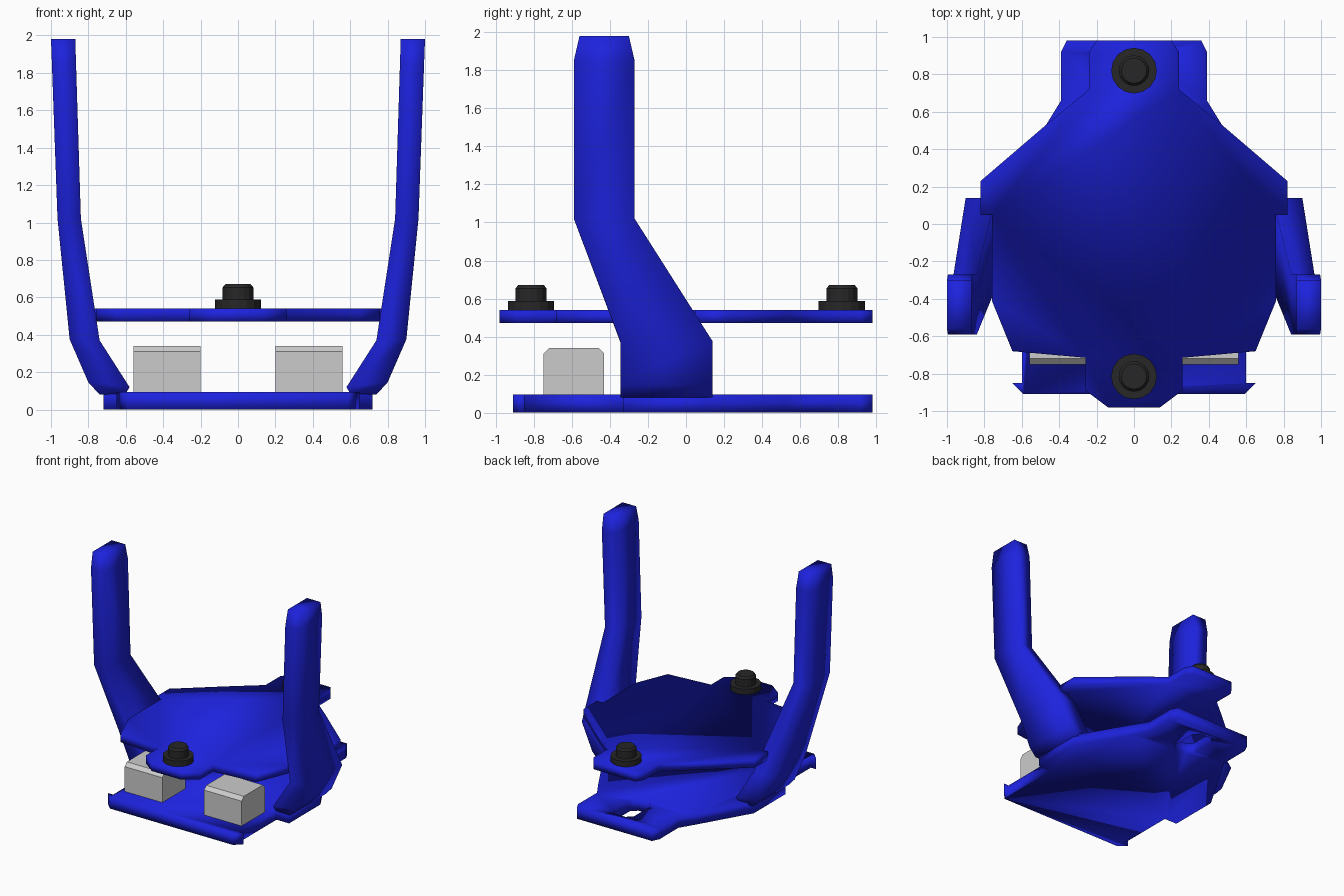
import bpy, bmesh
from mathutils import Matrix, Vector

if "Cube" in bpy.data.objects:
    bpy.data.objects.remove(bpy.data.objects["Cube"])


def material(name, color):
    m = bpy.data.materials.new(name)
    m.diffuse_color = color
    m.use_nodes = True
    m.node_tree.nodes["Principled BSDF"].inputs["Base Color"].default_value = m.diffuse_color
    return m


BLUE = material("blue_plastic", (0.012, 0.016, 0.72, 1))
BLACK = material("black_metal", (0.02, 0.02, 0.02, 1))


def finish(bm, name, mat=None, smooth=False):
    bmesh.ops.recalc_face_normals(bm, faces=bm.faces)
    for f in bm.faces:
        f.smooth = smooth
    me = bpy.data.meshes.new(name)
    bm.to_mesh(me)
    bm.free()
    if mat:
        me.materials.append(mat)
    ob = bpy.data.objects.new(name, me)
    bpy.context.collection.objects.link(ob)
    return ob


def prism(name, points, depth, mat=None):
    """Extrude a closed loop of 3D points along a vector."""
    bm = bmesh.new()
    face = bm.faces.new([bm.verts.new(p) for p in points])
    new = bmesh.ops.extrude_face_region(bm, geom=[face])["geom"]
    bmesh.ops.translate(bm, vec=Vector(depth),
                        verts=[v for v in new if isinstance(v, bmesh.types.BMVert)])
    return finish(bm, name, mat)


def plate(name, half, z0, z1):
    """Symmetric plate from the right half of its outline."""
    loop = half + [(-x, y) for x, y in reversed(half)]
    return prism(name, [(x, y, z0) for x, y in loop], (0, 0, z1 - z0), BLUE)


def lathe(name, profile, loc, mat, sides=16):
    bm = bmesh.new()
    verts = [bm.verts.new((r, 0, z)) for r, z in profile]
    edges = [bm.edges.new(p) for p in zip(verts, verts[1:])]
    bmesh.ops.spin(bm, geom=verts + edges, axis=(0, 0, 1), cent=(0, 0, 0),
                   angle=6.283185307, steps=sides)
    bmesh.ops.remove_doubles(bm, verts=bm.verts, dist=1e-4)
    bmesh.ops.translate(bm, vec=Vector(loc), verts=bm.verts)
    return finish(bm, name, mat)


# Lower plate with a slot near the rear
lower = plate("lower_plate", [
    (0.59, -0.91), (0.65, -0.85), (0.60, -0.85), (0.60, -0.33), (0.72, -0.33),
    (0.72, 0.10), (0.47, 0.53), (0.39, 0.66), (0.39, 0.92), (0.36, 0.98)], 0, 0.095)
slot = prism("slot_cutter", [
    (-0.10, 0.63, -0.1), (-0.05, 0.58, -0.1), (0.05, 0.58, -0.1), (0.10, 0.63, -0.1),
    (0.10, 0.85, -0.1), (0.05, 0.90, -0.1), (-0.05, 0.90, -0.1), (-0.10, 0.85, -0.1)],
    (0, 0, 0.4))
slot.hide_render = True
slot.hide_set(True)
cut = lower.modifiers.new("slot", 'BOOLEAN')
cut.operation = 'DIFFERENCE'
cut.solver = 'EXACT'
cut.object = slot
bpy.context.view_layer.objects.active = lower
lower.select_set(True)
bpy.ops.object.modifier_apply(modifier=cut.name)
bpy.data.objects.remove(slot)

# Upper plate with tabs for the bolts
upper = plate("upper_plate", [
    (0.14, -0.98), (0.26, -0.89), (0.26, -0.715), (0.65, -0.68), (0.76, -0.41),
    (0.76, 0.05), (0.82, 0.05), (0.82, 0.23), (0.47, 0.53), (0.24, 0.72),
    (0.24, 0.92), (0.20, 0.98)], 0.472, 0.54)

# Upright arms, lofted through (inner x, inner z, outer x, outer z, front y, back y)
SECTIONS = [
    (0.60, 0.085, 0.74, 0.08, -0.345, 0.14),
    (0.58, 0.12, 0.80, 0.145, -0.345, 0.14),
    (0.74, 0.37, 0.90, 0.375, -0.345, 0.14),
    (0.84, 1.02, 0.965, 1.02, -0.59, -0.27),
    (0.866, 1.85, 0.995, 1.85, -0.59, -0.27),
    (0.87, 1.98, 1.00, 1.98, -0.56, -0.30)]
for side, s in (("left", -1), ("right", 1)):
    bm = bmesh.new()
    rings = [[bm.verts.new(p) for p in ((s * xi, y0, zi), (s * xo, y0, zo),
                                        (s * xo, y1, zo), (s * xi, y1, zi))]
             for xi, zi, xo, zo, y0, y1 in SECTIONS]
    for a, b in zip(rings, rings[1:]):
        for i in range(4):
            j = (i + 1) % 4
            bm.faces.new((a[i], a[j], b[j], b[i]))
    bm.faces.new(rings[0])
    bm.faces.new(rings[-1])
    finish(bm, side + "_arm", BLUE, smooth=True)

    # Grey block with chamfered front and rear top edges
    x = 0.20 if s > 0 else -0.56
    prism(side + "_block", [(x, y, z) for y, z in (
        (-0.75, 0.09), (-0.43, 0.09), (-0.43, 0.31), (-0.46, 0.34),
        (-0.72, 0.34), (-0.75, 0.31))], (0.36, 0, 0))

for ob in (lower, upper):
    for p in ob.data.polygons:
        p.use_smooth = True

# Flanged bolts on the upper plate
BOLT = [(0, 0), (0.122, 0), (0.122, 0.05), (0.082, 0.05), (0.082, 0.115),
        (0.068, 0.132), (0, 0.132)]
for name, y in (("front_bolt", -0.815), ("rear_bolt", 0.82)):
    lathe(name, BOLT, (0, y, 0.538), BLACK)
